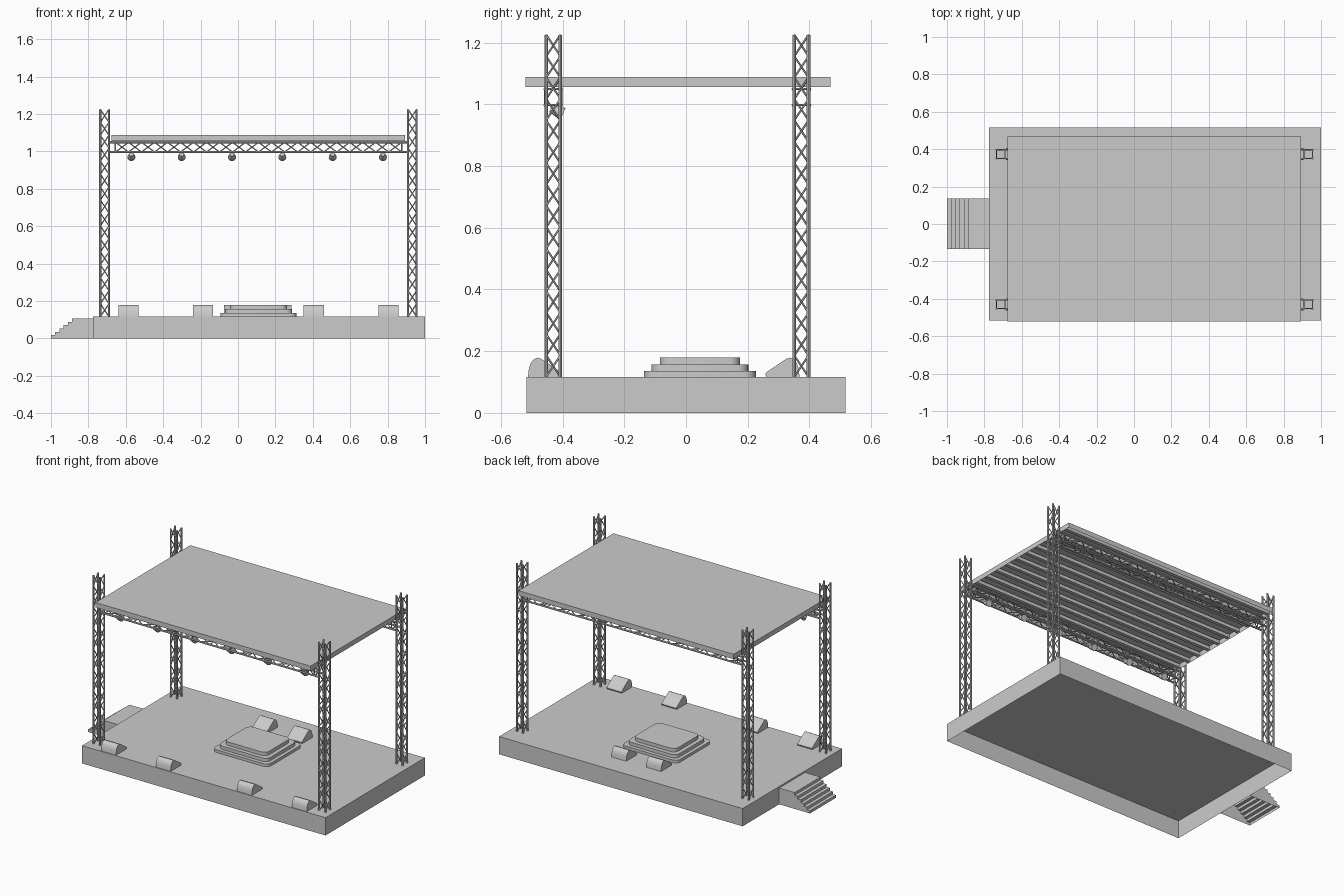
import bpy, bmesh, math
from mathutils import Vector, Matrix

if "Cube" in bpy.data.objects:
    bpy.data.objects.remove(bpy.data.objects["Cube"])

DECK = 0.117


def finish(bm, name, smooth=False):
    bmesh.ops.recalc_face_normals(bm, faces=bm.faces)
    me = bpy.data.meshes.new(name)
    bm.to_mesh(me)
    bm.free()
    ob = bpy.data.objects.new(name, me)
    bpy.context.collection.objects.link(ob)
    if smooth:
        bpy.context.view_layer.objects.active = ob
        ob.select_set(True)
        bpy.ops.object.shade_smooth_by_angle(angle=math.radians(35))
        ob.select_set(False)
    return ob


def box(bm, lo, hi, open_bottom=False):
    lo, hi = Vector(lo), Vector(hi)
    m = Matrix.Translation((lo + hi) / 2) @ Matrix.Diagonal((*(hi - lo), 1))
    verts = bmesh.ops.create_cube(bm, size=1, matrix=m)['verts']
    if open_bottom:
        faces = {f for v in verts for f in v.link_faces}
        low = [f for f in faces if f.calc_center_median().z < lo.z + 1e-5]
        bmesh.ops.delete(bm, geom=low, context='FACES_ONLY')


def bar(bm, a, b, r, sides, r2=None):
    a, b = Vector(a), Vector(b)
    d = b - a
    m = Matrix.Translation((a + b) / 2) @ d.to_track_quat('Z', 'Y').to_matrix().to_4x4()
    bmesh.ops.create_cone(bm, cap_ends=True, segments=sides, radius1=r,
                          radius2=r if r2 is None else r2, depth=d.length, matrix=m)


def extrude(bm, pts, vec):
    f = bm.faces.new([bm.verts.new(p) for p in pts])
    g = bmesh.ops.extrude_face_region(bm, geom=[f], use_keep_orig=True)
    bmesh.ops.translate(bm, vec=vec, verts=[e for e in g['geom'] if isinstance(e, bmesh.types.BMVert)])


def lattice(name, matrix, length, width, cells, margin=0.0, ends=False):
    """Square truss along local z: four chords and zigzag braces on each face."""
    bm = bmesh.new()
    h = width / 2 - 0.006
    c = [(-h, -h), (h, -h), (h, h), (-h, h)]
    step = (length - 2 * margin) / cells
    for k in range(4):
        p, q = c[k], c[(k + 1) % 4]
        bar(bm, (*p, 0), (*p, length), 0.006, 8)
        for i in range(cells):
            a, b = (p, q) if i % 2 == 0 else (q, p)
            bar(bm, (*a, margin + i * step), (*b, margin + (i + 1) * step), 0.0032, 6)
        if ends:
            for z in (margin, length - margin):
                bar(bm, (*p, z), (*q, z), 0.004, 6)
    bm.transform(matrix)
    return finish(bm, name, True)


# stage deck, hollow underneath
bm = bmesh.new()
box(bm, (-0.775, -0.517, 0), (1, 0.517, DECK), True)
finish(bm, "stage_deck")

# side stairs with landing
bm = bmesh.new()
n, run, top = 6, 0.0225, 0.107
pts = [(-1, -0.133, 0)]
for i in range(n):
    z = top * (i + 1) / n
    pts += [(-1 + i * run, -0.133, z), (-1 + (i + 1) * run, -0.133, z)]
pts[-1] = (-0.775, -0.133, top)
pts.append((-0.775, -0.133, 0))
extrude(bm, pts, (0, 0.27, 0))
low = [f for f in bm.faces if f.calc_center_median().z < 1e-5]
bmesh.ops.delete(bm, geom=low, context='FACES_ONLY')
finish(bm, "side_stairs")

# corner towers
for sx, x in (("left", -0.713), ("right", 0.932)):
    for sy, y in (("front", -0.43), ("back", 0.374)):
        lattice(f"{sy}_{sx}_tower", Matrix.Translation((x, y, DECK)), 1.225 - DECK, 0.058, 16)

# front and back roof trusses
for sy, y in (("front", -0.43), ("back", 0.374)):
    m = Matrix.Translation((-0.685, y, 1.023)) @ Matrix.Rotation(math.pi / 2, 4, 'Y')
    lattice(f"{sy}_roof_truss", m, 1.59, 0.064, 22, 0.03, True)

# roof canopy, open below, with purlins inside
bm = bmesh.new()
box(bm, (-0.675, -0.52, 1.056), (0.893, 0.468, 1.088), True)
finish(bm, "roof_canopy")
bm = bmesh.new()
for i in range(11):
    y = -0.48 + i * 0.0908
    box(bm, (-0.67, y - 0.011, 1.06), (0.888, y + 0.011, 1.082))
finish(bm, "roof_purlins")

# tiered riser with rounded corners
for i, (hx, hy, z0, z1) in enumerate(((0.203, 0.181, DECK, 0.135),
                                      (0.180, 0.157, 0.135, 0.157),
                                      (0.153, 0.130, 0.157, 0.180))):
    bm = bmesh.new()
    r, pts = 0.035, []
    for k, (sx, sy) in enumerate(((1, 1), (-1, 1), (-1, -1), (1, -1))):
        for j in range(6):
            a = math.pi / 2 * (k + j / 5)
            pts.append((0.11 + sx * (hx - r) + r * math.cos(a),
                        0.045 + sy * (hy - r) + r * math.sin(a), z0))
    extrude(bm, pts, (0, 0, z1 - z0))
    finish(bm, f"riser_tier_{i + 1}", True)

# wedge floor monitors, sloped side facing the stage centre
PROFILE = [(0, 0), (0.003, 0.026), (0.009, 0.044), (0.018, 0.056), (0.030, 0.062),
           (0.042, 0.059), (0.107, 0.015), (0.111, 0.008), (0.108, 0)]
spots = [(x, -0.512, 1) for x in (-0.585, -0.187, 0.405, 0.805)]
spots += [(x, 0.368, -1) for x in (-0.022, 0.232)]
for i, (x, y, s) in enumerate(spots):
    bm = bmesh.new()
    extrude(bm, [(x - 0.054, y + s * t, DECK + z) for t, z in PROFILE], (0.108, 0, 0))
    finish(bm, f"floor_monitor_{i + 1}", True)

# spotlights under the front truss
for i in range(6):
    x = -0.57 + i * 0.269
    bm = bmesh.new()
    bar(bm, (x, -0.438, 0.986), (x, -0.404, 0.970), 0.012, 16, 0.020)
    bar(bm, (x, -0.405, 0.9705), (x, -0.399, 0.9677), 0.021, 16)
    bar(bm, (x, -0.424, 0.98), (x, -0.424, 1.0), 0.005, 8)
    finish(bm, f"spotlight_{i + 1}", True)
